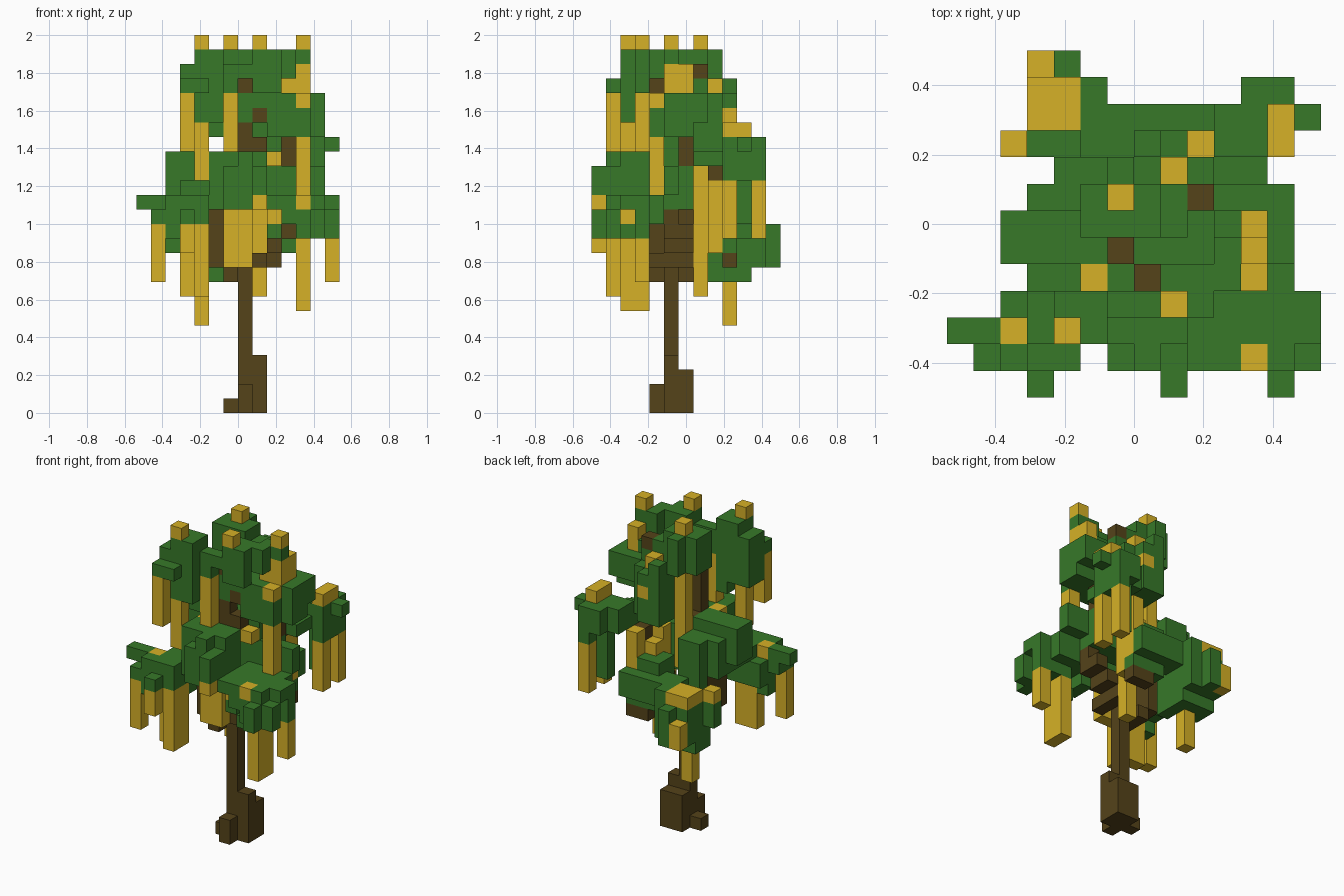
import bpy
import bmesh
from mathutils import Vector

# Start without the default cube
default_cube = bpy.data.objects.get("Cube")
if default_cube:
    bpy.data.objects.remove(default_cube, do_unlink=True)

UNIT = 2 / 26
ORIGIN = Vector((-7, -6.5, 0))
cells = {}
part_material = {}


def make_material(name, colour):
    material = bpy.data.materials.new(name)
    material.use_nodes = True
    rgba = (*colour, 1)
    material.diffuse_color = rgba
    material.node_tree.nodes["Principled BSDF"].inputs["Base Color"].default_value = rgba
    return material


bark = make_material("brown bark", (.09, .056, .01))
leaf = make_material("green leaves", (.038, .19, .022))
vine = make_material("golden vines", (.67, .44, .02))


def fill(material, part, x, y, z):
    """Fill a block of grid cells; each axis is one index or a first-last pair."""
    part_material[part] = material
    spans = []
    for axis in (x, y, z):
        first, last = axis if isinstance(axis, tuple) else (axis, axis)
        spans.append(range(first, last + 1))
    for i in spans[0]:
        for j in spans[1]:
            for k in spans[2]:
                cells[i, j, k] = part


# Upper leaf clumps
fill(leaf, "crown_front_left", (3, 5), (2, 3), (20, 23))
fill(leaf, "crown_front_left", (4, 5), (2, 3), 24)
fill(leaf, "crown_front_left", (3, 4), 1, 22)
fill(leaf, "crown_front_left", 5, 3, 19)
fill(leaf, "crown_front", (8, 9), 3, (22, 24))
fill(leaf, "crown_front", (8, 10), 4, (23, 24))
fill(leaf, "crown_front", (7, 10), 4, (20, 21))
fill(leaf, "crown_front", 6, 3, 22)
fill(leaf, "crown_front", (6, 7), 3, 23)
fill(leaf, "crown_front", (9, 10), 4, 19)
fill(leaf, "crown_right", (10, 11), (4, 6), (19, 21))
fill(leaf, "crown_right", 12, (5, 6), (19, 21))
fill(leaf, "crown_right", (10, 12), 7, (20, 21))
fill(leaf, "crown_right", 11, 5, 24)
fill(leaf, "crown_right", 10, 5, (23, 24))
fill(leaf, "crown_centre", (7, 10), (5, 6), (20, 21))
fill(leaf, "crown_centre", 10, 6, 22)
fill(leaf, "crown_back", (5, 7), (6, 7), (22, 24))
fill(leaf, "crown_back", 6, 8, (22, 24))
fill(leaf, "crown_back", 8, (6, 7), 23)
fill(leaf, "crown_back", (7, 9), (7, 8), (18, 21))
fill(leaf, "crown_back", (7, 8), 9, (18, 21))
fill(leaf, "crown_back", 7, 9, 22)
fill(leaf, "crown_back", 9, 7, 22)

# Middle leaf clumps
fill(leaf, "middle_left", (2, 5), (5, 6), (15, 17))
fill(leaf, "middle_left", (3, 5), (5, 7), (14, 16))
fill(leaf, "middle_left", (3, 4), 4, (14, 15))
fill(leaf, "middle_left", (4, 5), 8, (14, 16))
fill(leaf, "middle_front", (6, 8), (1, 3), (14, 16))
fill(leaf, "middle_front", (9, 10), (1, 2), 14)
fill(leaf, "middle_front", (5, 8), (2, 4), 17)
fill(leaf, "middle_front", 7, 1, 17)
fill(leaf, "middle_front", 5, (2, 3), (14, 16))
fill(leaf, "middle_front", 8, 0, (15, 16))
fill(leaf, "middle_centre", (7, 10), (5, 6), (14, 16))
fill(leaf, "middle_centre", (7, 9), 5, (17, 18))
fill(leaf, "middle_centre", (11, 12), 5, (15, 16))
fill(leaf, "back_right", (10, 12), (9, 10), (17, 18))
fill(leaf, "back_right", (10, 11), (7, 8), 17)
fill(leaf, "back_right", 12, (9, 11), (16, 18))
fill(leaf, "back_right", 11, (10, 11), (17, 18))
fill(leaf, "back_right", 13, 10, 18)
fill(leaf, "back_right", 11, 10, (13, 16))

# Lower leaf clumps
fill(leaf, "lower_front_left", (2, 4), (1, 3), (12, 13))
fill(leaf, "lower_front_left", 1, (1, 2), 13)
fill(leaf, "lower_front_left", (0, 1), 2, 14)
fill(leaf, "lower_front_left", (2, 4), 1, 14)
fill(leaf, "lower_front_left", (3, 4), (2, 3), 14)
fill(leaf, "lower_front_left", 2, 2, 11)
fill(leaf, "lower_front_left", 3, 0, 13)
fill(leaf, "lower_front_right", (9, 13), (2, 3), 14)
fill(leaf, "lower_front_right", (9, 12), (2, 3), 13)
fill(leaf, "lower_front_right", 13, 3, (12, 13))
fill(leaf, "lower_front_right", (11, 12), (2, 3), 12)
fill(leaf, "lower_front_right", 9, (2, 3), 12)
fill(leaf, "lower_front_right", (11, 13), 1, (12, 13))
fill(leaf, "lower_front_right", 12, 1, 14)
fill(leaf, "lower_front_right", 10, 1, 13)
fill(leaf, "lower_front_right", (9, 12), 4, (13, 14))
fill(leaf, "lower_front_right", 12, 0, (12, 13))
fill(leaf, "lower_front_right", 10, 2, 11)
fill(leaf, "lower_back", (7, 9), (8, 9), (11, 14))
fill(leaf, "lower_back", (5, 9), (9, 10), (12, 13))
fill(leaf, "lower_back_left", (3, 5), (9, 11), (10, 12))
fill(leaf, "lower_back_left", (3, 5), (9, 10), 9)
fill(leaf, "lower_back_left", 5, (8, 11), (10, 13))
fill(leaf, "lower_back_left", 5, 8, 9)
fill(leaf, "lower_back_left", 4, 12, (10, 12))
fill(leaf, "lower_back_left", 4, 8, (11, 13))
fill(leaf, "lower_back_left", 2, 9, (11, 12))

# Trunk with a stepped root
fill(bark, "trunk", 7, 5, (0, 9))
fill(bark, "trunk", 8, 5, (0, 3))
fill(bark, "trunk", 7, 4, (0, 1))
fill(bark, "trunk", (7, 8), 6, (0, 2))
fill(bark, "trunk", 6, 5, 0)

# Branches
fill(bark, "left_branch", 6, (4, 6), 9)
fill(bark, "left_branch", 5, (4, 6), (10, 13))
fill(bark, "left_branch", 6, (5, 6), (14, 17))
fill(bark, "right_branch", 8, (4, 6), 10)
fill(bark, "right_branch", 9, (5, 6), 11)
fill(bark, "right_branch", (8, 9), 9, 10)
fill(bark, "right_branch", 10, (5, 6), 12)
fill(bark, "right_branch", 10, 5, 13)
fill(bark, "right_branch", 9, 8, 16)
fill(bark, "upper_branch", 6, 5, (18, 22))
fill(bark, "upper_branch", (7, 8), 4, 18)
fill(bark, "upper_branch", 7, 4, 19)
fill(bark, "upper_branch", 8, 4, 20)
fill(bark, "upper_branch", 7, 4, 22)
fill(bark, "upper_branch", 10, 6, (17, 18))
fill(bark, "upper_branch", 9, 7, 23)

# Vine tips on the crown
for x, y in ((4, 2), (8, 3), (11, 5), (6, 7)):
    fill(vine, "crown_tips", x, y, 25)

# Vines hanging from the crown
fill(vine, "crown_vines", 3, 1, (18, 21))
fill(vine, "crown_vines", 4, 2, (16, 19))
fill(vine, "crown_vines", 6, 3, (18, 21))
fill(vine, "crown_vines", 11, (5, 6), (22, 23))
fill(vine, "crown_vines", 10, 5, 22)
fill(vine, "crown_vines", 11, 4, (15, 18))
fill(vine, "crown_vines", 11, 4, 21)
fill(vine, "crown_vines", 8, 8, 22)
fill(vine, "crown_vines", 8, 9, 20)
fill(vine, "crown_vines", 6, 7, (14, 21))

# Vines in the middle of the tree
fill(vine, "middle_vines", 5, 4, (15, 17))
fill(vine, "middle_vines", 9, 4, 17)
fill(vine, "middle_vines", 8, 7, (8, 16))
fill(vine, "middle_vines", (6, 7), 3, (10, 13))
fill(vine, "middle_vines", (8, 9), 8, (11, 15))
fill(vine, "middle_vines", 9, 9, (12, 16))
fill(vine, "middle_vines", 12, (9, 10), 19)
fill(vine, "middle_vines", 12, 9, (12, 15))
fill(vine, "middle_vines", 12, 11, (12, 15))
fill(vine, "middle_vines", 8, 0, 14)

# Vines under the lower clumps
fill(vine, "lower_vines", 1, 1, (9, 12))
fill(vine, "lower_vines", 3, 0, (11, 12))
fill(vine, "lower_vines", 3, 2, (8, 12))
fill(vine, "lower_vines", 4, (1, 2), (8, 12))
fill(vine, "lower_vines", 2, 2, 14)
fill(vine, "lower_vines", 9, 2, 13)
fill(vine, "lower_vines", 12, 2, 13)
fill(vine, "lower_vines", 11, (2, 3), (7, 11))
fill(vine, "lower_vines", 11, 1, 14)
fill(vine, "lower_vines", 13, 3, (9, 11))
fill(vine, "lower_vines", 4, 9, (6, 10))
fill(vine, "lower_vines", 2, 9, 13)
fill(vine, "lower_vines", (3, 4), (10, 11), 13)
fill(vine, "lower_vines", 3, 12, (10, 11))


def add_face(mesh, cell, axis, side):
    """Add one outer square of a cell, wound to face outwards."""
    normal, across, along = Vector(), Vector(), Vector()
    normal[axis] = across[(axis + 1) % 3] = side
    along[(axis + 2) % 3] = 1
    middle = Vector(cell) + Vector((.5, .5, .5)) + normal / 2 + ORIGIN
    corners = [(-1, -1), (1, -1), (1, 1), (-1, 1)]
    mesh.faces.new([mesh.verts.new((middle + across * a / 2 + along * b / 2) * UNIT)
                    for a, b in corners])


# Build each part from its exposed squares only
for part, material in part_material.items():
    mesh = bmesh.new()
    for cell in [c for c, owner in cells.items() if owner == part]:
        for axis in range(3):
            for side in (-1, 1):
                neighbour = list(cell)
                neighbour[axis] += side
                if tuple(neighbour) not in cells:
                    add_face(mesh, cell, axis, side)
    bmesh.ops.remove_doubles(mesh, verts=mesh.verts, dist=UNIT / 100)
    data = bpy.data.meshes.new(part)
    mesh.to_mesh(data)
    mesh.free()
    data.materials.append(material)
    bpy.context.collection.objects.link(bpy.data.objects.new(part, data))
